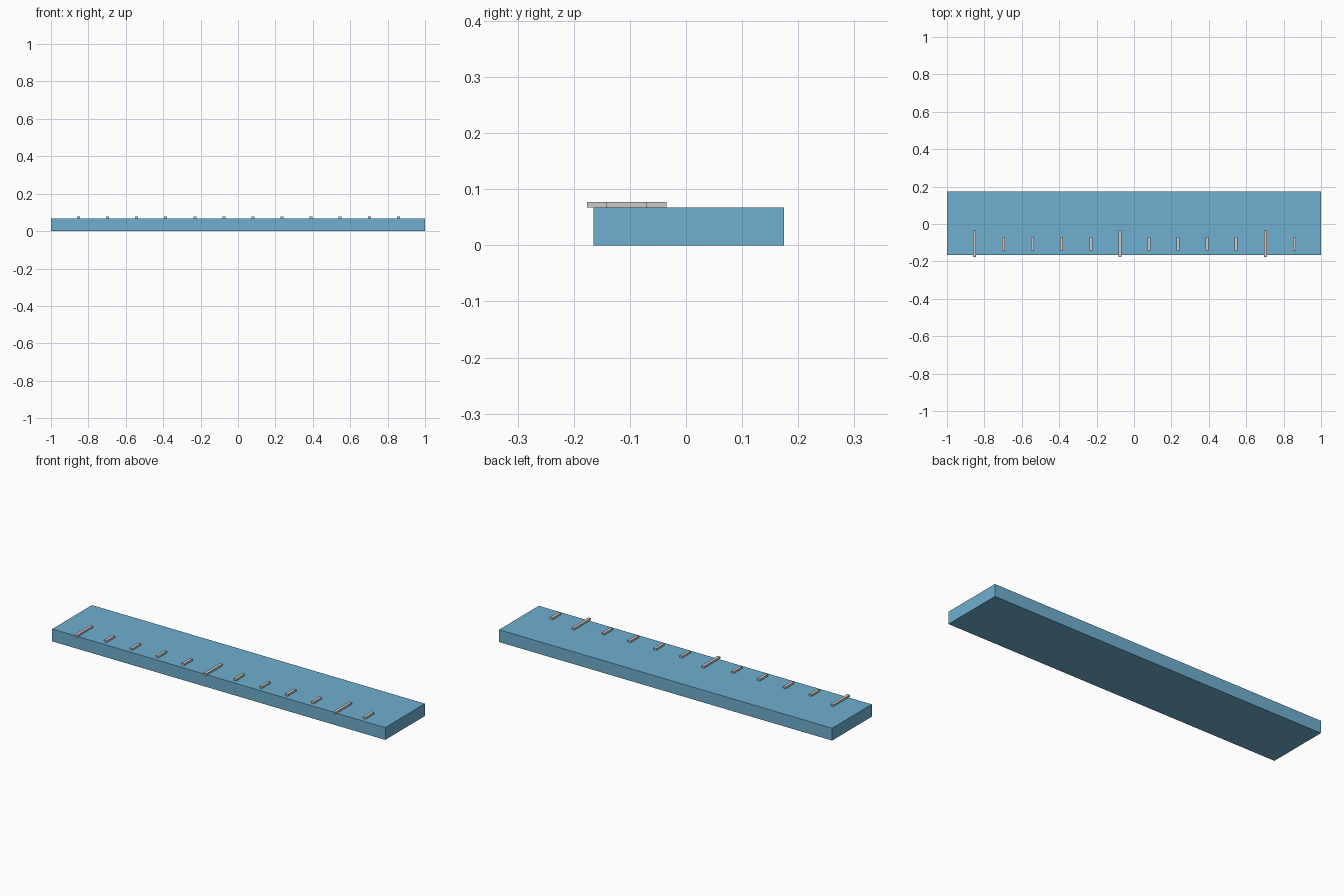
import bpy

if "Cube" in bpy.data.objects:
    bpy.data.objects.remove(bpy.data.objects["Cube"])


def box(name, x, y, z):
    """Box from (min, max) extents on each axis."""
    lo, hi = zip(x, y, z)
    bpy.ops.mesh.primitive_cube_add(size=1, location=[(a + b) / 2 for a, b in zip(lo, hi)])
    obj = bpy.context.object
    obj.name = name
    obj.scale = [b - a for a, b in zip(lo, hi)]
    bpy.ops.object.transform_apply(location=False, rotation=False, scale=True)
    return obj


# Blue ruler-like slab
slab = box("slab", (-1, 1), (-0.165, 0.175), (0, 0.067))
blue = bpy.data.materials.new("blue")
blue.diffuse_color = (0.16, 0.43, 0.63, 1)
blue.use_nodes = True
blue.node_tree.nodes["Principled BSDF"].inputs["Base Color"].default_value = blue.diffuse_color
slab.data.materials.append(blue)

# Raised tick marks along the front edge, every fifth one long
for i in range(12):
    cx = -0.853 + 0.1555 * i
    is_long = i % 5 == 0
    y = (-0.176, -0.035) if is_long else (-0.142, -0.07)
    name = "long_tick" if is_long else "short_tick"
    box(f"{name}_{i + 1}", (cx - 0.008, cx + 0.008), y, (0.067, 0.077))
